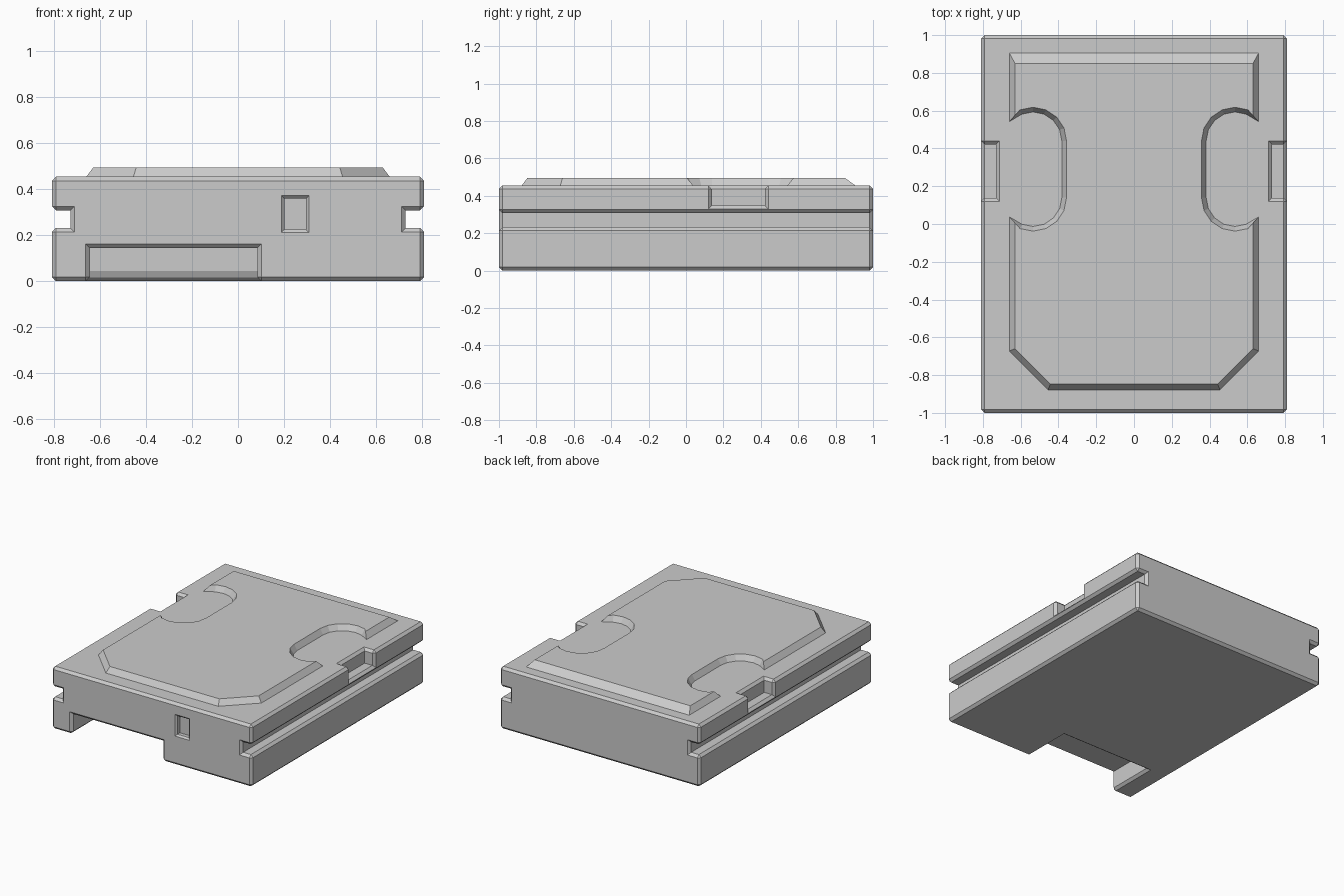
import bpy, bmesh
from math import sin, cos, radians

if "Cube" in bpy.data.objects:
    bpy.data.objects.remove(bpy.data.objects["Cube"])


def loft(name, rings):
    """Closed solid skinned through rings of equal point count."""
    bm = bmesh.new()
    vr = [[bm.verts.new(p) for p in r] for r in rings]
    n = len(vr[0])
    for a, b in zip(vr, vr[1:]):
        for i in range(n):
            j = (i + 1) % n
            bm.faces.new((a[i], a[j], b[j], b[i]))
    bm.faces.new(vr[0])
    bm.faces.new(vr[-1])
    bmesh.ops.recalc_face_normals(bm, faces=bm.faces)
    me = bpy.data.meshes.new(name)
    bm.to_mesh(me)
    bm.free()
    ob = bpy.data.objects.new(name, me)
    bpy.context.collection.objects.link(ob)
    return ob


def box(name, x0, x1, y0, y1, z0, z1):
    return loft(name, [[(x0, y0, z), (x1, y0, z), (x1, y1, z), (x0, y1, z)]
                       for z in (z0, z1)])


def cut(ob, cutters):
    """Subtract the cutters, bake the result and delete the cutters."""
    for c in cutters:
        c.hide_render = True
        m = ob.modifiers.new("cut", 'BOOLEAN')
        m.operation = 'DIFFERENCE'
        m.solver = 'EXACT'
        m.object = c
    bpy.context.view_layer.update()
    dg = bpy.context.evaluated_depsgraph_get()
    me = bpy.data.meshes.new_from_object(ob.evaluated_get(dg))
    ob.modifiers.clear()
    ob.data = me
    for c in cutters:
        bpy.data.objects.remove(c)


# Main case with side grooves, side notches and front connector slot
case = box("case", -0.81, 0.81, -1, 1, 0, 0.455)
cutters = []
for s in (-1, 1):
    a, b = sorted((s * 0.73, s * 0.9))
    cutters.append(box("groove_cutter", a, b, -1.1, 1.1, 0.232, 0.308))
    cutters.append(box("notch_cutter", a, b, 0.138, 0.422, 0.348, 0.6))
slot = [(-1.1, -0.1), (-0.60, -0.1), (-0.63, 0.0), (-0.65, 0.045),
        (-0.65, 0.145), (-1.1, 0.145)]
cutters.append(loft("slot_cutter", [[(x, y, z) for y, z in slot]
                                    for x in (-0.645, 0.085)]))
cut(case, cutters)

# Chamfer the outward edges only
bm = bmesh.new()
bm.from_mesh(case.data)
bmesh.ops.remove_doubles(bm, verts=bm.verts, dist=1e-5)
bmesh.ops.dissolve_limit(bm, angle_limit=0.01, verts=bm.verts, edges=bm.edges)
edges = [e for e in bm.edges
         if len(e.link_faces) == 2 and e.is_convex and e.calc_face_angle() > 0.8]
bmesh.ops.bevel(bm, geom=edges, offset=0.018, offset_type='OFFSET', segments=1,
                profile=0.5, affect='EDGES', clamp_overlap=True)
bm.to_mesh(case.data)
bm.free()


# Small front window with a flared rim
def window(y, g):
    return [(0.202 - g, y, 0.225 - g), (0.296 + g, y, 0.225 - g),
            (0.296 + g, y, 0.36 + g), (0.202 - g, y, 0.36 + g)]


cut(case, [loft("window_cutter", [window(-1.01, 0.022), window(-0.988, 0),
                                  window(-0.96, 0)])])


# Raised lid plate with clipped front corners and two rounded side bays
def outline(z, r, front, back, x, corner_x, corner_y, mouth):
    half = [(corner_x, front), (x, corner_y), (x, mouth[0])]
    for i in range(5, -1, -1):
        t = radians(22.5 * i)
        half.append((0.535 - r * cos(t), 0.14 - r * sin(t)))
    for i in range(6):
        t = radians(22.5 * i)
        half.append((0.535 - r * cos(t), 0.44 + r * sin(t)))
    half += [(x, mouth[1]), (x, back)]
    full = half + [(-px, py) for px, py in reversed(half)]
    return [(px, py, z) for px, py in full]


base = (0.153, -0.878, 0.905, 0.66, 0.455, -0.672, (0.038, 0.542))
top = (0.178, -0.848, 0.85, 0.63, 0.443, -0.66, (0.005, 0.575))
loft("lid_plate", [outline(0.44, *base), outline(0.455, *base),
                   outline(0.495, *top)])
